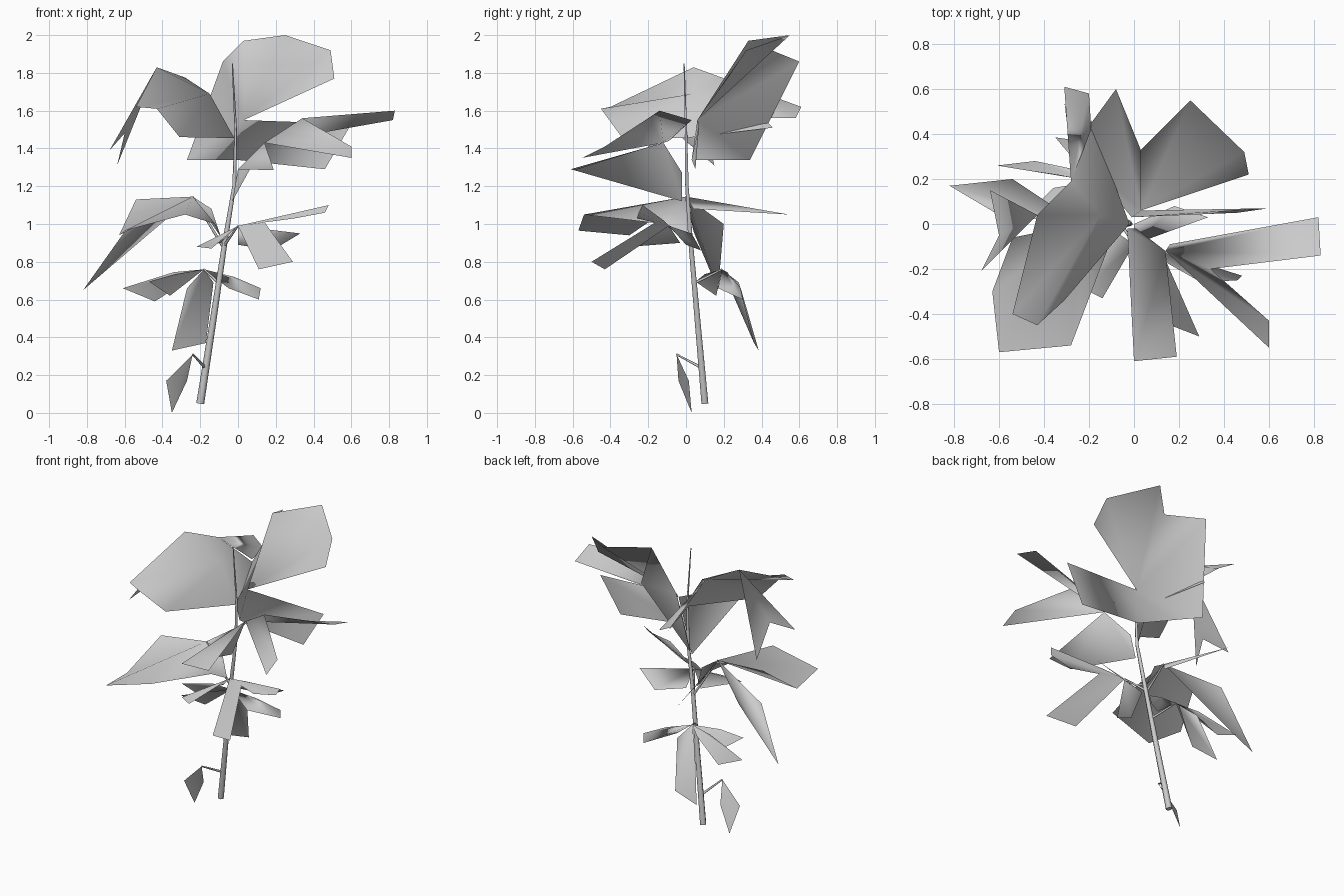
import bpy, bmesh
from mathutils import Vector


def tube(name, pts, radius, taper):
    """Six-sided tapering stalk along a path."""
    cu = bpy.data.curves.new(name, 'CURVE')
    cu.dimensions = '3D'
    cu.bevel_depth = radius
    cu.bevel_resolution = 1
    cu.use_fill_caps = True
    sp = cu.splines.new('POLY')
    sp.points.add(len(pts) - 1)
    for i, p in enumerate(pts):
        sp.points[i].co = (*p, 1)
        sp.points[i].radius = 1 + (taper - 1) * i / (len(pts) - 1)
    ob = bpy.data.objects.new(name, cu)
    bpy.context.collection.objects.link(ob)
    return ob


def leaves(name, blades):
    """Each blade is a folded fan of faces spreading from its first point."""
    bm = bmesh.new()
    for blade in blades:
        vs = [bm.verts.new(Vector(p)) for p in blade]
        for a, b in zip(vs[1:], vs[2:]):
            bm.faces.new((vs[0], a, b))
    bmesh.ops.remove_doubles(bm, verts=bm.verts, dist=0.001)
    for f in bm.faces:
        f.smooth = True
    me = bpy.data.meshes.new(name)
    bm.to_mesh(me)
    bm.free()
    ob = bpy.data.objects.new(name, me)
    bpy.context.collection.objects.link(ob)
    return ob


# Main stem
tube("stem", [(-.20, .10, .05), (-.13, .06, .5), (-.07, .025, .9), (-.02, .005, 1.2),
              (-.012, 0, 1.5), (-.03, -.01, 1.85)], .021, .15)

# Leaf hubs: where each leaf cluster spreads from its stalk
low = (-.24, -.05, .31)
tier_b = (-.18, .19, .76)
tier_c = (-.24, .0, 1.145)
front_c = (0, -.09, .99)
right_d = (.14, -.12, 1.43)
back_d = (.03, .06, 1.55)
stem_d = (-.01, .03, 1.34)
peak = (-.43, .04, 1.83)
base_e = (-.02, 0, 1.455)

# Stalks
for i, (start, end) in enumerate([((-.175, .08, .24), low), ((-.105, .05, .69), tier_b),
                                  ((-.08, .03, .88), tier_c), ((-.07, .02, .89), front_c)]):
    tube(f"stalk_{i + 1}", [start, end], .008, .6)

# Lowest drooping leaf
leaves("lowest_leaf", [[(-.30, -.01, .17), low, (-.38, -.04, .17), (-.35, .03, 0),
                        (-.27, .015, .17), low]])

# Second tier
leaves("lower_leaves", [
    [tier_b, (-.34, .22, .745), (-.61, .26, .66), (-.44, .28, .59), (-.25, .24, .72)],
    [tier_b, (-.33, .10, .735), (-.47, .05, .695), (-.36, .16, .62)],
    [tier_b, (-.27, .29, .66), (-.35, .385, .33), (-.17, .36, .37), (-.13, .28, .69)],
    [tier_b, (-.02, .24, .72), (.12, .29, .66), (.11, .30, .60), (-.05, .17, .66)],
])

# Third tier, left side
leaves("middle_left_leaves", [
    [tier_c, (-.54, -.06, 1.13), (-.63, -.30, .94), (-.60, -.57, .965), (-.28, -.54, 1.05),
     (-.12, -.12, 1.0), (-.09, .01, .93), (-.14, .03, 1.08)],
    [tier_c, (-.54, .20, 1.0), (-.82, .17, .65), (-.60, .04, .96)],
    [tier_c, (-.31, .545, 1.05), (-.21, .04, 1.08)],
])

# Third tier, front and right
leaves("middle_front_leaves", [
    [front_c, (.33, .03, .95), (.18, .08, .86), (0, 0, .89)],
    [front_c, (.14, -.12, 1.02), (.48, -.23, 1.10), (.46, -.25, 1.06), (.30, -.26, 1.03)],
    [front_c, (.14, -.16, 1.01), (.29, -.50, .80), (.11, -.43, .76)],
    [front_c, (-.14, -.33, .87), (-.22, -.29, .88), (-.09, -.03, .90)],
])

# Upper right leaves
leaves("upper_right_leaves", [
    [right_d, (.34, -.20, 1.56), (.83, -.14, 1.60), (.82, .03, 1.55), (.16, -.09, 1.44)],
    [right_d, (.34, -.20, 1.56), (.60, -.43, 1.41), (.60, -.55, 1.35)],
    [right_d, (.19, -.59, 1.285), (0, -.61, 1.29), (-.03, -.02, 1.12), (.01, -.02, 1.27)],
])

# Tall back leaf cluster
leaves("tall_back_leaves", [
    [back_d, (.51, .22, 1.77), (.49, .32, 1.92), (.25, .55, 2.0), (.03, .33, 1.97),
     (-.08, .60, 1.86), (-.27, .34, 1.34), stem_d],
    [stem_d, back_d, (.60, .07, 1.53), (.46, .05, 1.29)],
])

# Upper left arched leaf with a split drooping tip and a narrow rear leaf
leaves("upper_left_leaves", [
    [(-.15, .04, 1.69), base_e, (-.19, .46, 1.51), (-.28, .19, 1.775), peak,
     (-.54, -.40, 1.62), (-.43, -.45, 1.61), (-.31, -.34, 1.46), base_e],
    [peak, (-.68, -.21, 1.39), (-.60, -.05, 1.48), (-.64, .15, 1.31)],
    [(-.28, .19, 1.775), (-.31, .61, 1.62), (-.20, .58, 1.56), (-.19, .42, 1.56)],
])
